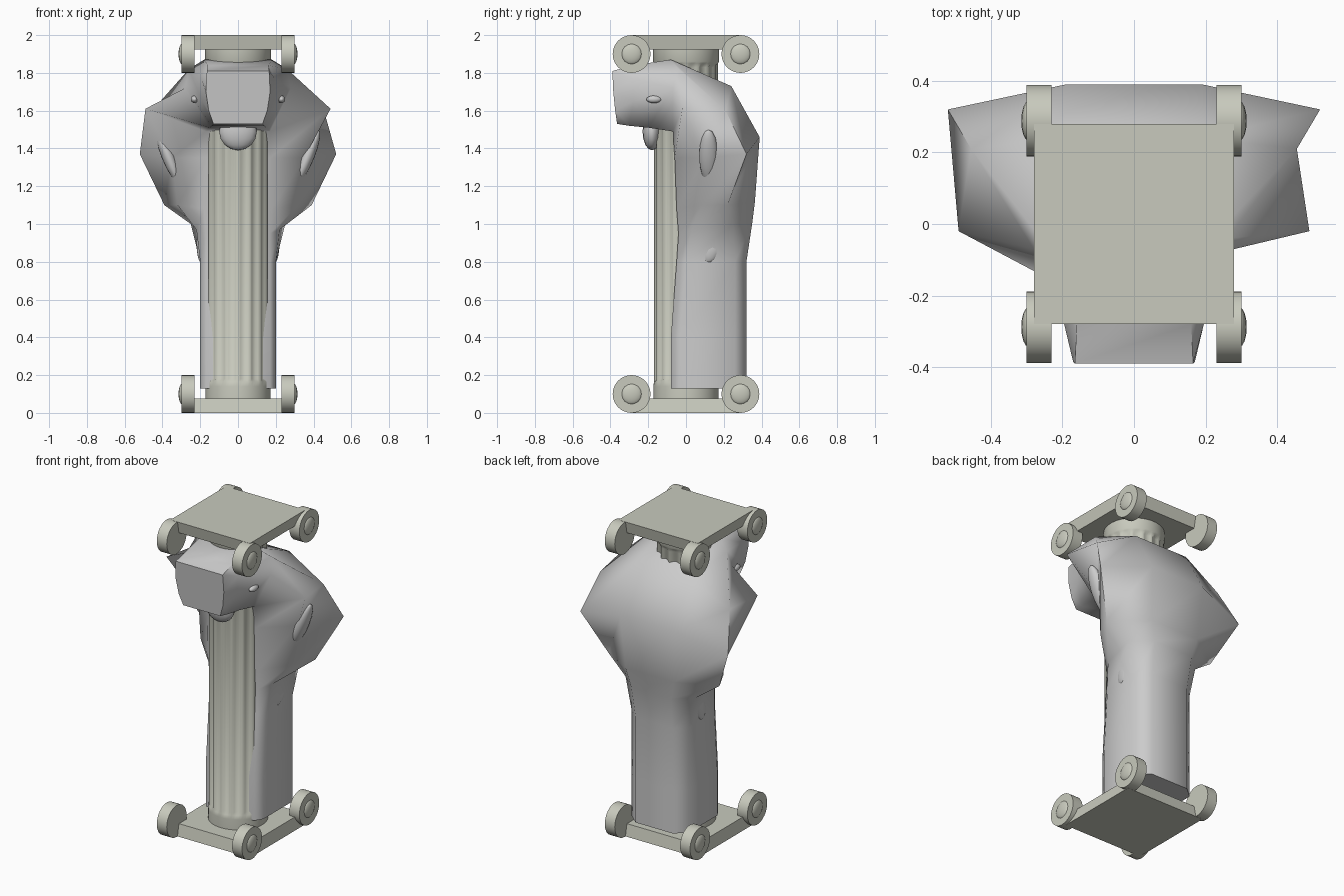
import bpy, bmesh
from math import pi, cos, sin, radians

if "Cube" in bpy.data.objects:
    bpy.data.objects.remove(bpy.data.objects["Cube"])

stone = bpy.data.materials.new("pale_stone")
stone.diffuse_color = (0.58, 0.59, 0.51, 1)
stone.use_nodes = True
stone.node_tree.nodes["Principled BSDF"].inputs["Base Color"].default_value = stone.diffuse_color

def finish(ob, angle=30, mat=None):
    bpy.ops.object.select_all(action='DESELECT')
    ob.select_set(True)
    bpy.context.view_layer.objects.active = ob
    bpy.ops.object.shade_smooth_by_angle(angle=radians(angle))
    if mat:
        ob.data.materials.append(mat)
    return ob

def loft(name, rings, angle=30, mat=None):
    """Skin closed rings of equal length and cap both ends."""
    bm = bmesh.new()
    vs = [[bm.verts.new(p) for p in r] for r in rings]
    n = len(vs[0])
    for a, b in zip(vs, vs[1:]):
        for i in range(n):
            j = (i + 1) % n
            bm.faces.new((a[i], a[j], b[j], b[i]))
    bm.faces.new(vs[0][::-1])
    bm.faces.new(vs[-1])
    bmesh.ops.recalc_face_normals(bm, faces=bm.faces)
    me = bpy.data.meshes.new(name)
    bm.to_mesh(me)
    bm.free()
    ob = bpy.data.objects.new(name, me)
    bpy.context.collection.objects.link(ob)
    return finish(ob, angle, mat)

def ball(name, loc, size, rot=(0, 0, 0), mat=None):
    bpy.ops.mesh.primitive_uv_sphere_add(segments=16, ring_count=8, radius=1, location=loc, rotation=rot)
    ob = bpy.context.object
    ob.name = name
    ob.scale = size
    return finish(ob, 60, mat)

# Fluted shaft
def flute_ring(z, r, depth, n=80):
    return [((r - depth * abs(sin(8 * a))) * cos(a), (r - depth * abs(sin(8 * a))) * sin(a), z)
            for a in (2 * pi * i / n for i in range(n))]

loft("column_shaft", [flute_ring(z, r, d) for z, r, d in
     ((0.07, 0.172, 0), (0.14, 0.172, 0), (0.165, 0.17, 0.0), (0.18, 0.17, 0.016), (1.83, 0.17, 0.016),
      (1.85, 0.17, 0), (1.86, 0.175, 0), (1.94, 0.175, 0))], 60, stone)

# Base and capital: slab plus four scroll discs with domed hubs
def square(h, z):
    return [(-h, -h, z), (h, -h, z), (h, h, z), (-h, h, z)]

for part, z0, s in (("base", 0, 1), ("capital", 2, -1)):
    loft(part + "_slab", [square(h, z0 + s * z) for h, z in ((0.28, 0), (0.265, 0.075))], 30, stone)
    zc = z0 + s * 0.1
    for sx in (-1, 1):
        for sy in (-1, 1):
            bpy.ops.mesh.primitive_cylinder_add(vertices=32, radius=0.1, depth=0.07,
                location=(sx * 0.265, sy * 0.288, zc), rotation=(0, pi / 2, 0))
            bpy.context.object.name = part + "_scroll"
            finish(bpy.context.object, 30, stone)
            ball(part + "_scroll_hub", (sx * 0.295, sy * 0.288, zc), (0.02, 0.055, 0.055), mat=stone)

# Hooded serpent: half sections (front, side, side, back), mirrored in x
half = [[(0.17, -0.08 + d, z), (0.2, -0.03 + d, z), (0.2, 0.26, z), (0.13, 0.32, z)]
        for z, d in ((0.13, 0), (0.4, 0), (0.8, 0.03))]
half += [
    [(0.17, -0.04, 0.95), (0.22, 0.03, 0.97), (0.25, 0.25, 1.0), (0.14, 0.35, 1.0)],
    [(0.18, -0.05, 1.08), (0.32, 0.08, 1.1), (0.39, 0.22, 1.1), (0.17, 0.365, 1.12)],
    [(0.17, -0.06, 1.35), (0.35, 0.1, 1.35), (0.52, 0.32, 1.37), (0.19, 0.39, 1.46)],
    [(0.17, -0.07, 1.49), (0.49, -0.02, 1.61), (0.455, 0.21, 1.6), (0.19, 0.24, 1.73)],
    [(0.15, -0.2, 1.51), (0.28, -0.07, 1.72), (0.26, -0.04, 1.82), (0.18, -0.08, 1.87)],
    [(0.14, -0.3, 1.52), (0.19, -0.28, 1.65), (0.195, -0.28, 1.77), (0.16, -0.28, 1.84)],
    [(0.13, -0.365, 1.53), (0.155, -0.375, 1.6), (0.17, -0.385, 1.7), (0.165, -0.39, 1.81)],
]
loft("hooded_serpent_body", [h + [(-x, y, z) for x, y, z in reversed(h)] for h in half], 75)

# Chin, eyes and teardrop swellings on the hood and neck
ball("chin", (0, -0.18, 1.49), (0.1, 0.05, 0.1))
for s in (-1, 1):
    ball("eye", (s * 0.23, -0.17, 1.66), (0.02, 0.04, 0.02))
    ball("hood_swelling", (s * 0.37, 0.12, 1.36), (0.035, 0.05, 0.15), (0, s * radians(22), 0))
    ball("neck_swelling", (s * 0.195, 0.15, 0.9), (0.025, 0.05, 0.11), (radians(-20), 0, 0))
